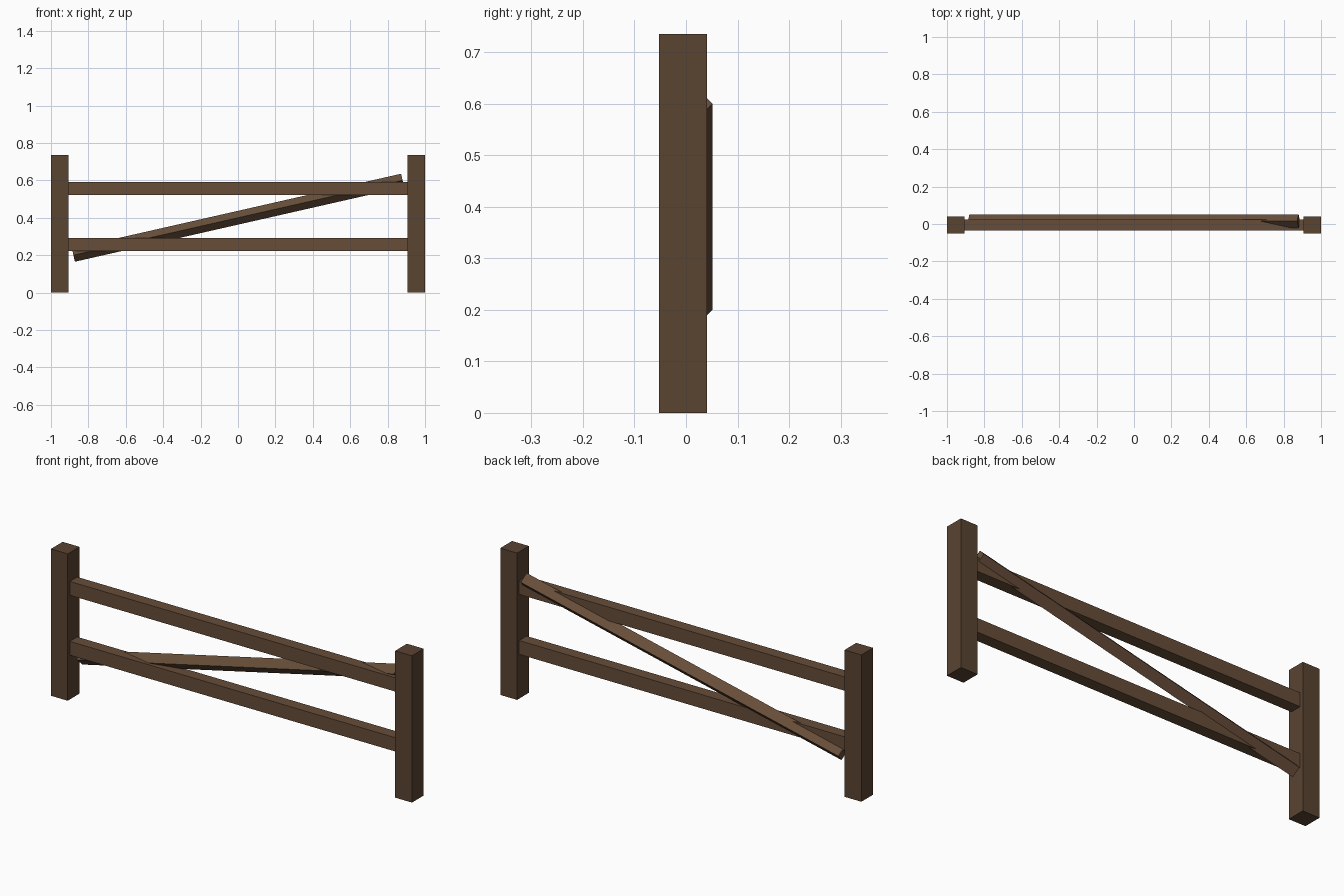
import bpy, math
from mathutils import Vector

if "Cube" in bpy.data.objects:
    bpy.data.objects.remove(bpy.data.objects["Cube"])


def material(name, rgb):
    m = bpy.data.materials.new(name)
    m.diffuse_color = (*rgb, 1)
    m.use_nodes = True
    m.node_tree.nodes["Principled BSDF"].inputs["Base Color"].default_value = m.diffuse_color
    return m


post_wood = material("post_wood", (0.10, 0.056, 0.031))
rail_wood = material("rail_wood", (0.135, 0.074, 0.040))


def beam(name, size, center, mat):
    bpy.ops.mesh.primitive_cube_add(size=1, location=center)
    ob = bpy.context.object
    ob.name = name
    ob.scale = size
    bpy.ops.object.transform_apply(location=False, rotation=False, scale=True)
    ob.data.materials.append(mat)
    return ob


POST_W, POST_H, MID_Y = 0.093, 0.735, -0.0055

# End posts
for side, sx in (("left", -1), ("right", 1)):
    beam(side + "_post", (POST_W, POST_W, POST_H),
         (sx * (1 - POST_W / 2), MID_Y, POST_H / 2), post_wood)

# Horizontal rails between the posts
for level, z in (("lower", 0.256), ("upper", 0.556)):
    beam(level + "_rail", (2 * (1 - POST_W), 0.059, 0.069), (0, MID_Y, z), rail_wood)

# Diagonal brace: square bar set on its edge, rising to the right
start, end = Vector((-0.88, 0.0155, 0.20)), Vector((0.88, 0.0155, 0.60))
run = end - start
side_len = 0.036 * math.sqrt(2)
brace = beam("diagonal_brace", (run.length, side_len, side_len), (start + end) / 2, rail_wood)
brace.rotation_euler = (math.radians(45), -math.atan2(run.z, run.x), 0)
